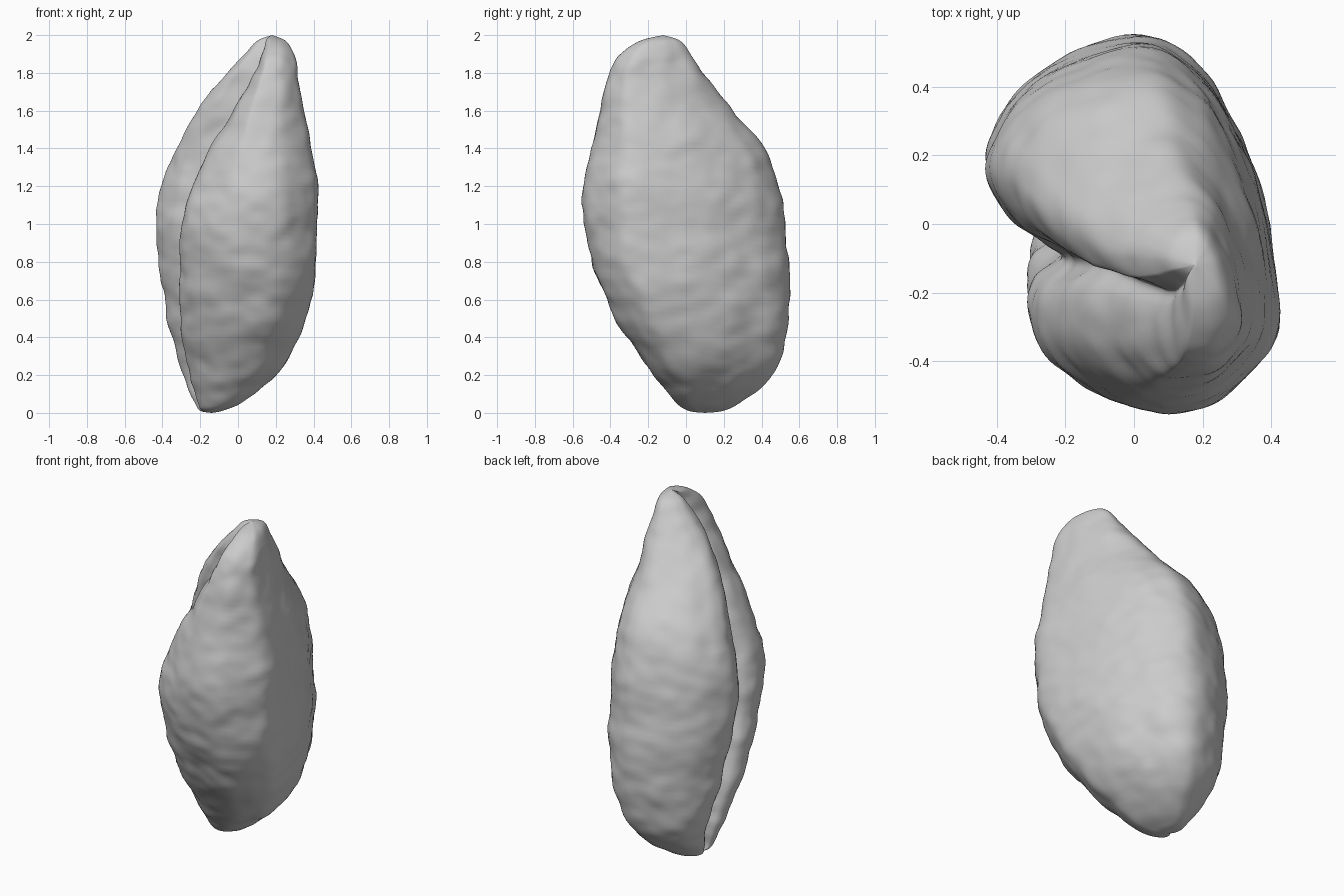
import bpy, bmesh
from mathutils import Vector, noise

old = bpy.data.objects.get("Cube")
if old:
    bpy.data.objects.remove(old)

# Horizontal outline: a broad back lobe, a side groove and a front lobe
OUTLINE = [(.05, .55), (.2, .45), (.3, .28), (.37, .12), (.41, -.08), (.425, -.3),
           (.36, -.42), (.24, -.52), (.1, -.55), (-.04, -.53), (-.17, -.46),
           (-.27, -.37), (-.31, -.26), (-.29, -.17), (-.21, -.1), (-.26, -.05),
           (-.35, .02), (-.41, .11), (-.43, .2), (-.4, .3), (-.31, .42), (-.14, .52)]

# Levels: height, x min, x max, y min, y max, width of the front lobe's left half
LEVELS = [(0, -.14, -.14, .1, .1, 1.2), (.012, -.2, -.08, .01, .2, 1.2),
          (.06, -.23, .03, -.06, .29, 1.2), (.2, -.29, .2, -.17, .46, 1.2),
          (.4, -.35, .33, -.31, .53, 1.15), (.6, -.39, .39, -.42, .545, 1.1),
          (.8, -.42, .42, -.5, .54, 1.02), (1, -.43, .425, -.54, .52, .96),
          (1.2, -.4, .42, -.54, .49, .84), (1.4, -.33, .39, -.5, .41, .66),
          (1.6, -.21, .35, -.46, .25, .46), (1.8, -.06, .32, -.41, .09, .3),
          (1.9, .03, .29, -.34, .03, .3), (1.97, .1, .25, -.24, -.03, .5),
          (2, .18, .18, -.12, -.12, 1)]


def spline(points, steps, closed=False):
    """Catmull-Rom curve through points of any dimension."""
    n, out = len(points), []
    for i in range(n if closed else n - 1):
        ids = [i - 1, i, i + 1, i + 2]
        ids = [k % n if closed else min(max(k, 0), n - 1) for k in ids]
        a, b, c, d = (points[k] for k in ids)
        for s in range(steps):
            t = s / steps
            out.append([.5 * (2 * q + (r - p) * t + (2 * p - 5 * q + 4 * r - w) * t * t
                              + (3 * q - p - 3 * r + w) * t ** 3)
                        for p, q, r, w in zip(a, b, c, d)])
    return out if closed else out + [list(points[-1])]


def ring(level, outline):
    """Fit the outline to one level, narrowing the front lobe near the tip."""
    z, x0, x1, y0, y1, lobe = level
    coords = []
    for x, y in outline:
        u, v = x / .43, y / .55
        if u < 0:
            front = min(max((.02 - v) / .16, 0), 1)
            u *= 1 + (lobe - 1) * front
        coords.append(Vector(((x0 + x1) / 2 + u * (x1 - x0) / 2,
                              (y0 + y1) / 2 + v * (y1 - y0) / 2, z)))
    return coords


# Loft the kernel
bm = bmesh.new()
outline = spline(OUTLINE, 7, True)
levels = spline(LEVELS, 8)
rings = [[bm.verts.new(p) for p in ring(lv, outline)] for lv in levels[1:-1]]
n = len(outline)
for low, high in zip(rings, rings[1:]):
    for i in range(n):
        j = (i + 1) % n
        bm.faces.new((low[i], low[j], high[j], high[i]))
for loop, level in ((rings[0], levels[0]), (rings[-1], levels[-1])):
    pole = bm.verts.new((level[1], level[3], level[0]))
    for i in range(n):
        bm.faces.new((loop[i], loop[(i + 1) % n], pole))
bmesh.ops.recalc_face_normals(bm, faces=bm.faces)

# Gentle organic wrinkles, fading at both tips
bm.normal_update()
moves = []
for v in bm.verts:
    p = v.co
    fade = min(1, p.z / .15, (2 - p.z) / .15)
    bump = .013 * noise.noise(Vector((p.x * 4, p.y * 4, p.z * 6)))
    bump += .007 * noise.noise(Vector((p.x * 10, p.y * 10, p.z * 15)))
    moves.append((v, v.normal * bump * max(fade, 0)))
for v, offset in moves:
    v.co += offset

mesh = bpy.data.meshes.new("kernel")
bm.to_mesh(mesh)
bm.free()
kernel = bpy.data.objects.new("kernel", mesh)
bpy.context.collection.objects.link(kernel)

# Plain pale grey surface
grey = bpy.data.materials.new("pale_grey")
grey.use_nodes = True
colour = (.6, .6, .6, 1)
grey.diffuse_color = colour
grey.node_tree.nodes["Principled BSDF"].inputs["Base Color"].default_value = colour
mesh.materials.append(grey)
for face in mesh.polygons:
    face.use_smooth = True
